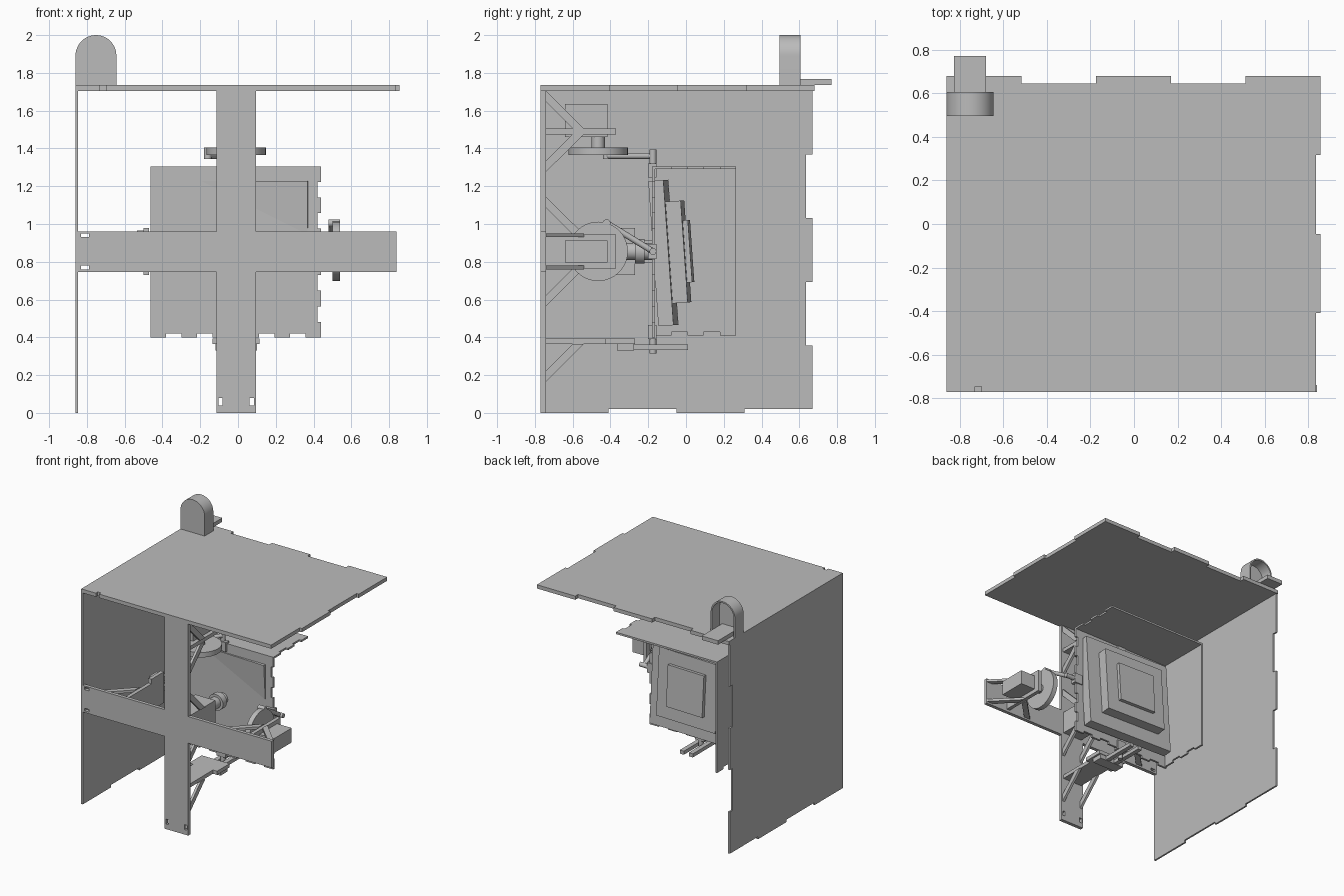
import bpy
import bmesh
from math import radians, cos, sin, pi
from mathutils import Matrix, Vector

old_cube = bpy.data.objects.get("Cube")
if old_cube:
    bpy.data.objects.remove(old_cube, do_unlink=True)

grey = bpy.data.materials.new("plain grey")
grey.use_nodes = True
shade = (0.5, 0.5, 0.5, 1)
grey.diffuse_color = shade
grey.node_tree.nodes["Principled BSDF"].inputs["Base Color"].default_value = shade

IDENTITY = Matrix.Identity(4)


def finish(name, bm, matrix=IDENTITY):
    bmesh.ops.transform(bm, matrix=matrix, verts=bm.verts)
    bmesh.ops.recalc_face_normals(bm, faces=bm.faces)
    mesh = bpy.data.meshes.new(name)
    bm.to_mesh(mesh)
    bm.free()
    mesh.materials.append(grey)
    part = bpy.data.objects.new(name, mesh)
    bpy.context.collection.objects.link(part)
    return part


def prism(name, outline, axis, low, high, matrix=IDENTITY):
    """Extrude a flat outline along one axis between two positions."""
    place = {
        "x": lambda a, b, depth: (depth, a, b),
        "y": lambda a, b, depth: (a, depth, b),
        "z": lambda a, b, depth: (a, b, depth),
    }[axis]
    bm = bmesh.new()
    points = []
    for a, b in outline:
        point = Vector(place(a, b, low))
        if not points or (point - points[-1]).length > 1e-5:
            points.append(point)
    face = bm.faces.new([bm.verts.new(point) for point in points])
    extruded = bmesh.ops.extrude_face_region(bm, geom=[face])["geom"]
    moved = [item for item in extruded if isinstance(item, bmesh.types.BMVert)]
    shift = Vector(place(0, 0, high - low))
    bmesh.ops.translate(bm, verts=moved, vec=shift)
    return finish(name, bm, matrix)


def box(name, xs, ys, zs, matrix=IDENTITY):
    outline = [(xs[0], ys[0]), (xs[1], ys[0]), (xs[1], ys[1]), (xs[0], ys[1])]
    return prism(name, outline, "z", zs[0], zs[1], matrix)


def rod(name, start, end, radius, matrix=IDENTITY, sides=48):
    start, end = Vector(start), Vector(end)
    along = end - start
    bm = bmesh.new()
    bmesh.ops.create_cone(bm, cap_ends=True, segments=sides, radius1=radius,
                          radius2=radius, depth=along.length)
    turn = along.to_track_quat("Z", "Y").to_matrix().to_4x4()
    part = finish(name, bm, matrix @ Matrix.Translation((start + end) / 2) @ turn)
    smooth(part)
    return part


def smooth(part):
    bpy.ops.object.select_all(action="DESELECT")
    part.select_set(True)
    bpy.context.view_layer.objects.active = part
    bpy.ops.object.shade_smooth_by_angle(angle=radians(30))


def toothed(start, end, depth, count, first=0):
    """Edge of alternating teeth, cut to the left of the travel direction."""
    start, end = Vector(start), Vector(end)
    along = (end - start).normalized()
    inward = Vector((-along.y, along.x)) * depth
    points = []
    for i in range(count):
        cut = inward * ((i + first) % 2)
        points.append(start.lerp(end, i / count) + cut)
        points.append(start.lerp(end, (i + 1) / count) + cut)
    return points


def cut(part, cutter):
    cutter.hide_render = True
    bpy.context.view_layer.objects.active = part
    modifier = part.modifiers.new("hole", "BOOLEAN")
    modifier.object = cutter
    modifier.solver = "EXACT"
    bpy.ops.object.modifier_apply(modifier=modifier.name)
    bpy.data.objects.remove(cutter, do_unlink=True)


# Outer panels
LEFT, FRONT, ROOF = -0.86, -0.77, 1.705
top = prism("top_panel",
            toothed((0.855, FRONT), (0.855, 0.68), 0.02, 4, 1)
            + toothed((0.855, 0.68), (LEFT, 0.68), 0.035, 5)
            + [(LEFT, FRONT)], "z", ROOF, 1.735)
cut(top, box("notch", (-0.73, -0.7), (-0.8, -0.745), (1.6, 1.8)))
prism("side_panel",
      toothed((FRONT, 0), (0.67, 0), 0.02, 4)
      + toothed((0.67, 0.02), (0.67, ROOF), 0.035, 5)
      + [(FRONT, ROOF)], "x", LEFT, -0.846)

# Front cross with fixing holes
near, far, low, high = -0.115, 0.095, 0.745, 0.96
cross = prism("front_cross", [
    (near, 0), (far, 0), (far, low), (0.84, low), (0.84, high), (far, high),
    (far, ROOF), (near, ROOF), (near, high), (-0.846, high), (-0.846, low),
    (near, low)], "y", FRONT, -0.742)
for z in (0.77, 0.94):
    cut(cross, box("hole", (-0.83, -0.79), (-1, -0.6), (z - 0.01, z + 0.01)))
for x in (-0.093, 0.073):
    cut(cross, box("hole", (x - 0.011, x + 0.011), (-1, -0.6), (0.04, 0.08)))


# Hollow arch on the roof
def arch(radius, base, centre=(-0.752, 1.892), steps=24):
    x, z = centre
    curve = [(x + radius * cos(pi * i / steps), z + radius * sin(pi * i / steps))
             for i in range(steps + 1)]
    return [(x + radius, base)] + curve + [(x - radius, base)]


outer, inner = arch(0.108, 1.735), arch(0.096, 1.735)
smooth(prism("arch_front", outer, "y", 0.495, 0.51))
smooth(prism("arch_shell", outer + inner[::-1], "y", 0.51, 0.605))
box("arch_tab", (-0.825, -0.68), (0.51, 0.77), (1.735, 1.767))

# Inner open box
W, E, B, T = -0.462, 0.44, 0.4, 1.305
prism("screen_panel",
      toothed((W, B), (E, B), 0.02, 11) + toothed((E, B), (E, T), 0.02, 11)
      + [(W, T)], "y", -0.18, -0.163)
prism("inner_top",
      toothed((E, -0.163), (E, 0.265), 0.02, 5) + [(W, 0.265), (W, -0.163)],
      "z", 1.29, T)
prism("inner_side",
      toothed((-0.163, 0.41), (0.265, 0.41), 0.018, 5)
      + [(0.265, 1.29), (-0.163, 1.29)], "x", W, -0.447)

# Stepped slabs, leaning slightly
lean = (Matrix.Translation((-0.01, 0, 0.855)) @ Matrix.Rotation(radians(4), 4, "X")
        @ Matrix.Rotation(radians(-2), 4, "Z"))
for name, half, start, end in (("large_slab", 0.385, -0.16, -0.08),
                               ("middle_slab", 0.27, -0.08, 0.0),
                               ("small_slab", 0.165, 0.0, 0.027)):
    box(name, (-half, half), (start, end), (-half, half), lean)


# Mounts around the centre: local z points outward, local x across
BACK = -0.742


def braces(name, base, direction, matrix):
    outline = [(-0.54, base), (-0.6, base), (BACK, base + direction * 0.142),
               (BACK, base + direction * 0.2)]
    for side in (-1, 1):
        edge = side * 0.086
        prism(name, outline, "x", edge - 0.01, edge + 0.01, matrix)


def joint(name, matrix):
    box(name + "_bracket", (-0.04, 0.04), (-0.2, -0.155), (0.39, 0.465), matrix)
    rod(name + "_bolt", (0, -0.175, 0.4), (0, -0.175, 0.54), 0.018, matrix, 24)


def motor_mount(name, matrix):
    box(name + "_shelf", (-0.09, 0.09), (BACK, -0.37), (0.62, 0.65), matrix)
    braces(name + "_outer_brace", 0.65, 1, matrix)
    braces(name + "_inner_brace", 0.62, -1, matrix)
    box(name + "_motor", (-0.058, 0.058), (-0.64, -0.415), (0.605, 0.78), matrix)
    rod(name + "_hub", (0, -0.465, 0.54), (0, -0.465, 0.61), 0.035, matrix)
    rod(name + "_disc", (0, -0.465, 0.51), (0, -0.465, 0.55), 0.157, matrix, 64)
    rod(name + "_link", (-0.15, -0.42, 0.505), (0, -0.175, 0.505), 0.016, matrix, 20)
    rod(name + "_pin", (-0.15, -0.42, 0.49), (-0.15, -0.42, 0.55), 0.02, matrix, 20)


def guide_mount(name, matrix):
    box(name + "_shelf", (-0.088, 0.088), (BACK, -0.27), (0.46, 0.49), matrix)
    box(name + "_wide_end", (-0.125, 0.125), (-0.43, -0.27), (0.46, 0.49), matrix)
    box(name + "_crossbar", (-0.11, 0.11), (-0.365, -0.275), (0.49, 0.525), matrix)
    braces(name + "_brace", 0.49, 1, matrix)
    for side in (-1, 1):
        bar = side * 0.04
        box(name + "_bar", (bar - 0.018, bar + 0.018), (-0.36, 0.01),
            (0.493, 0.522), matrix)


centre = Matrix.Translation((-0.01, 0, 0.855))
for turn, (name, build) in enumerate((("top", motor_mount), ("left", motor_mount),
                                      ("bottom", guide_mount), ("right", guide_mount))):
    matrix = centre @ Matrix.Rotation(turn * pi / 2, 4, "Y")
    build(name, matrix)
    joint(name + "_joint", matrix)
    if name in ("top", "bottom"):
        braces("centre_brace", 0.09, 1, matrix)

# Central column and swivel
box("centre_column", (-0.088, 0.088), (BACK, -0.4), (-0.09, 0.09), centre)
rod("swivel_neck", (0, -0.4, 0), (0, -0.18, 0), 0.045, centre)
rod("swivel_ring", (0, -0.27, 0), (0, -0.22, 0), 0.065, centre)
